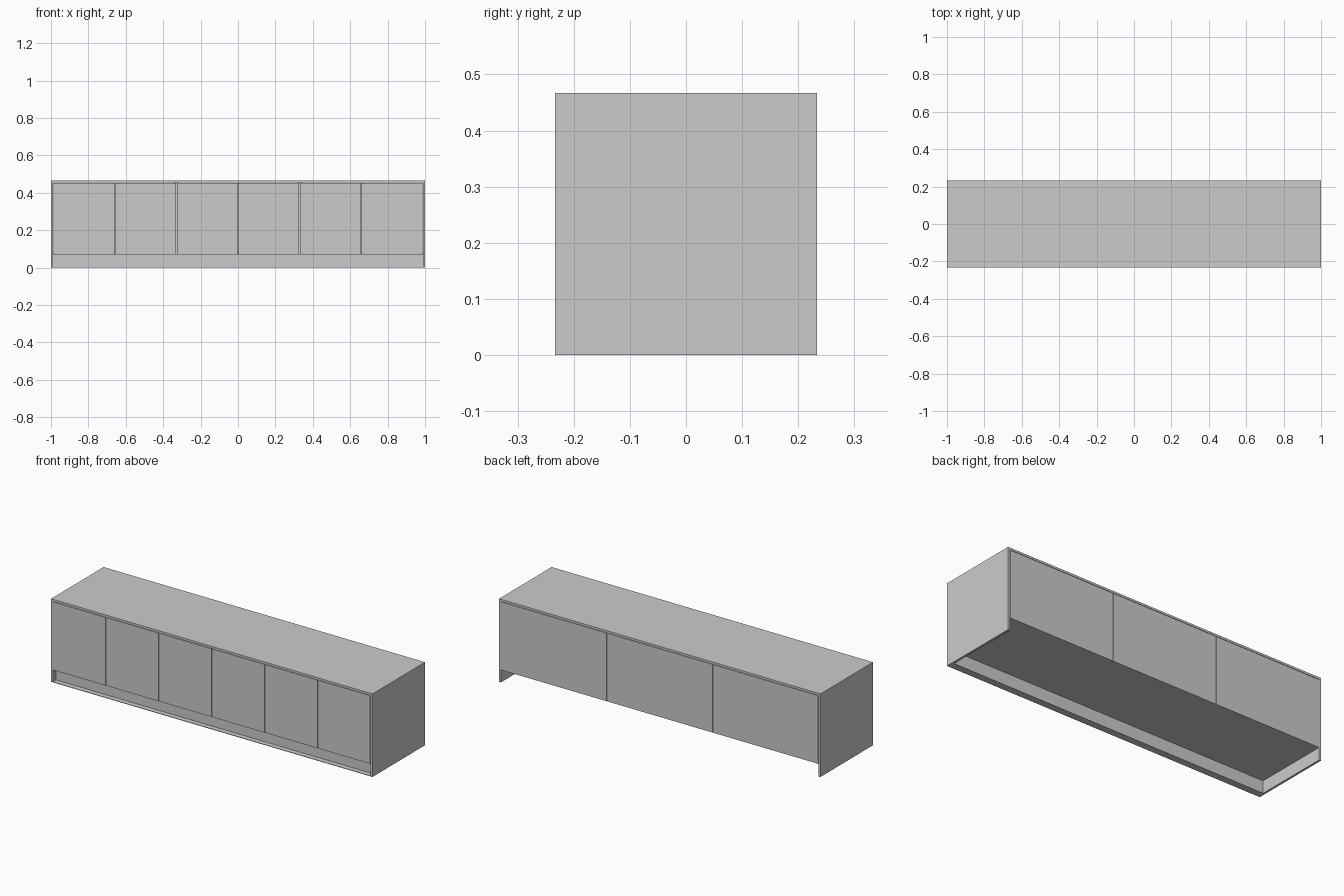
import bpy

if "Cube" in bpy.data.objects:
    bpy.data.objects.remove(bpy.data.objects["Cube"])

L, D, H = 2.0, 0.467, 0.467   # overall size
T = 0.012                     # panel thickness
BASE = 0.07                   # height of the open base
GAP = 0.004                   # gap around doors
FRONT, BACK = -D / 2, D / 2


def box(name, x0, x1, y0, y1, z0, z1):
    """Box given by its limits on each axis."""
    bpy.ops.mesh.primitive_cube_add(size=1, location=((x0 + x1) / 2, (y0 + y1) / 2, (z0 + z1) / 2))
    ob = bpy.context.object
    ob.name = name
    ob.scale = (x1 - x0, y1 - y0, z1 - z0)
    bpy.ops.object.transform_apply(location=False, rotation=False, scale=True)
    return ob


inner = L / 2 - T

# Outer shell: top and two sides that reach the floor
box("top_panel", -L / 2, L / 2, FRONT, BACK, H - T, H)
box("left_side", -L / 2, -inner, FRONT, BACK, 0, H - T)
box("right_side", inner, L / 2, FRONT, BACK, 0, H - T)

# Carcass floor and upright dividers between the three cabinets
box("bottom_panel", -inner, inner, FRONT + T, BACK - T, BASE, BASE + T)
for i, x in enumerate((-L / 6, L / 6)):
    box(f"divider_{i + 1}", x - T, x + T, FRONT + T + 0.003, BACK - T - 0.003, BASE + T, H - T)

# Recessed plinth with a thin floor strip in front of it
box("plinth", -inner, inner, FRONT + 0.028, FRONT + 0.028 + T, 0, BASE)
box("plinth_floor_strip", -inner, inner, FRONT, FRONT + 0.028, 0, 0.003)


def panel_row(name, count, y0, y1):
    """Row of equal upright panels separated by narrow gaps."""
    step = 2 * inner / count
    for i in range(count):
        x = -inner + i * step
        box(f"{name}_{i + 1}", x + GAP / 2, x + step - GAP / 2, y0, y1, BASE, H - T - GAP / 2)


# Six doors at the front, three panels at the back
panel_row("door", 6, FRONT, FRONT + T)
panel_row("back_panel", 3, BACK - T, BACK)
